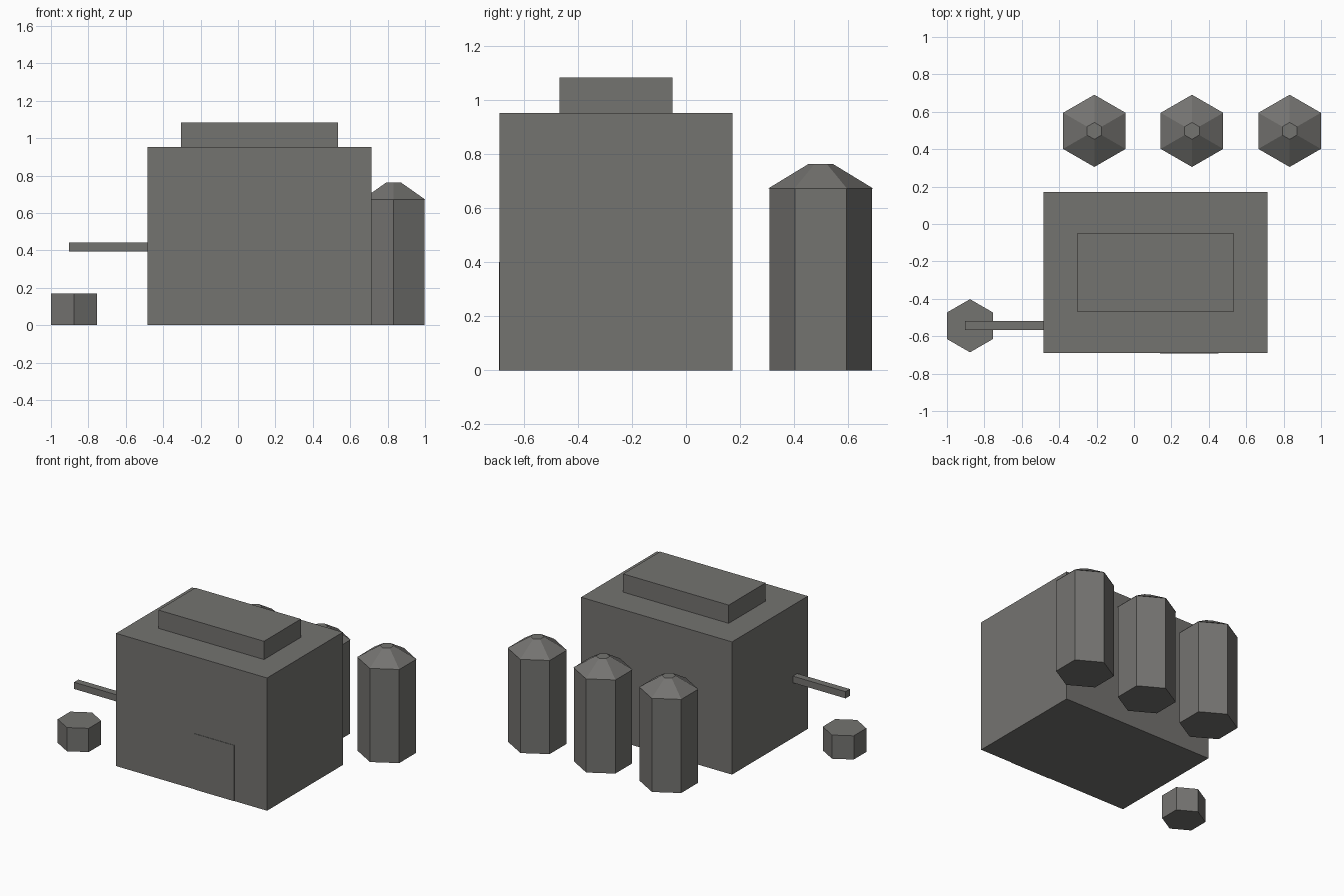
import bpy

if "Cube" in bpy.data.objects:
    bpy.data.objects.remove(bpy.data.objects["Cube"])

# Dark, slightly warm grey shared by every part
dark_grey = bpy.data.materials.new("dark_grey")
dark_grey.diffuse_color = (0.175, 0.172, 0.163, 1)
dark_grey.use_nodes = True
dark_grey.node_tree.nodes["Principled BSDF"].inputs["Base Color"].default_value = dark_grey.diffuse_color


def finish(name):
    ob = bpy.context.object
    ob.name = name
    ob.data.materials.append(dark_grey)
    return ob


def box(name, x0, x1, y0, y1, z0, z1):
    bpy.ops.mesh.primitive_cube_add(
        size=1, location=((x0 + x1) / 2, (y0 + y1) / 2, (z0 + z1) / 2))
    ob = finish(name)
    ob.scale = (x1 - x0, y1 - y0, z1 - z0)
    bpy.ops.object.transform_apply(location=False, rotation=False, scale=True)


def hex_prism(name, x, y, z0, z1, r_bottom, r_top):
    # six sides, with corners pointing along y
    bpy.ops.mesh.primitive_cone_add(
        vertices=6, radius1=r_bottom, radius2=r_top, depth=z1 - z0,
        location=(x, y, (z0 + z1) / 2))
    finish(name)


# Main building, raised roof and door panel
box("building", -0.485, 0.713, -0.689, 0.171, 0, 0.952)
box("raised_roof", -0.304, 0.534, -0.468, -0.05, 0.952, 1.083)
box("door", 0.14, 0.453, -0.692, -0.685, 0, 0.4)

# Side spout with the barrel below its end
box("spout", -0.903, -0.485, -0.568, -0.519, 0.395, 0.443)
hex_prism("barrel", -0.877, -0.544, 0, 0.17, 0.142, 0.142)

# Row of silos with slightly overhanging tapered caps
for i, x in enumerate((-0.212, 0.31, 0.832)):
    hex_prism(f"silo_{i + 1}", x, 0.498, 0, 0.673, 0.19, 0.19)
    hex_prism(f"silo_cap_{i + 1}", x, 0.498, 0.673, 0.763, 0.193, 0.045)
